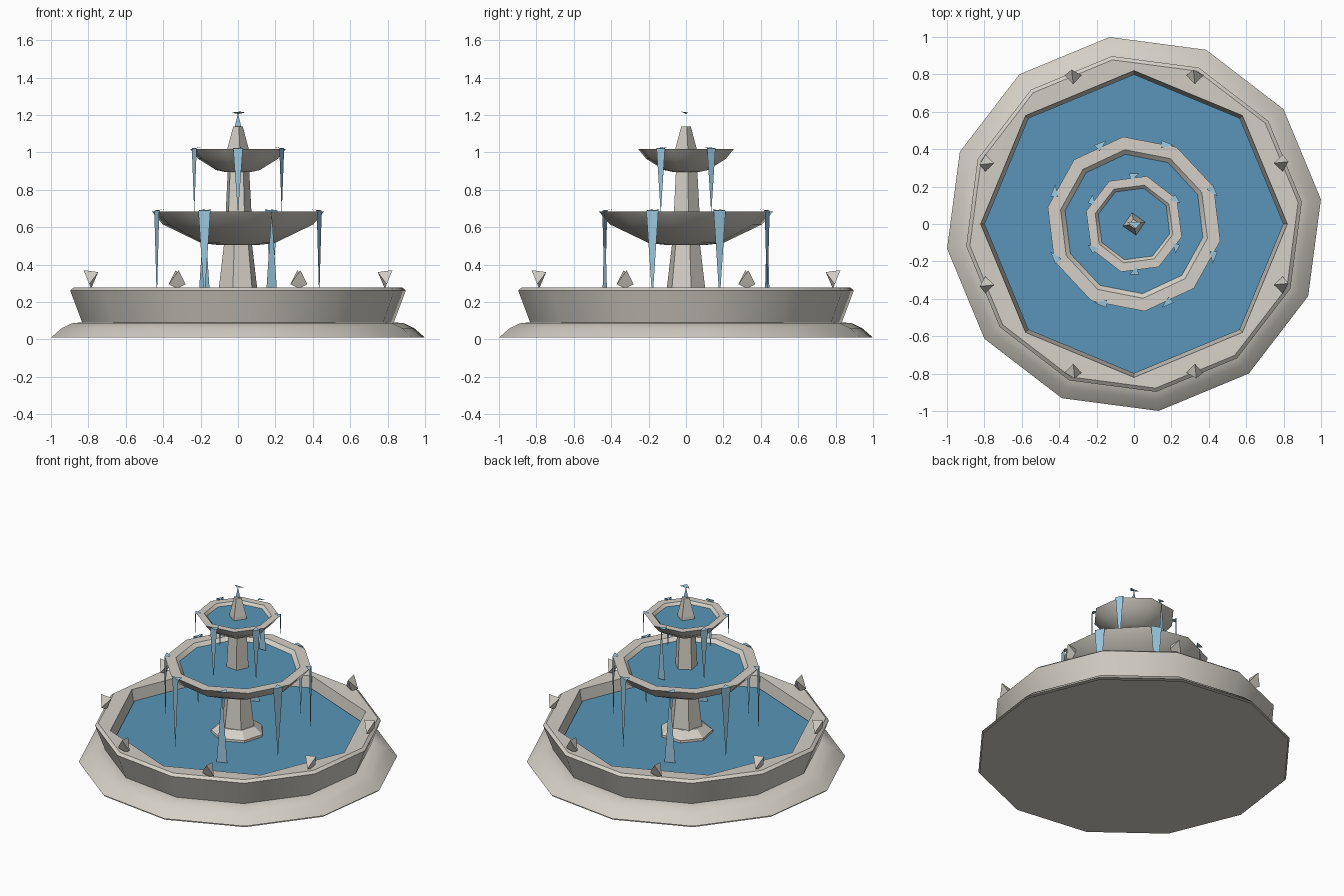
import bpy, math
from math import sin, cos, tau, radians

if "Cube" in bpy.data.objects:
    bpy.data.objects.remove(bpy.data.objects["Cube"])


def material(name, rgb):
    m = bpy.data.materials.new(name)
    m.diffuse_color = (*rgb, 1)
    m.use_nodes = True
    m.node_tree.nodes["Principled BSDF"].inputs["Base Color"].default_value = m.diffuse_color
    return m


STONE = material("stone", (0.66, 0.63, 0.57))
WATER = material("water", (0.10, 0.30, 0.48))
SPRAY = material("spray", (0.33, 0.58, 0.74))


def make(name, verts, faces, mat, smooth=None):
    me = bpy.data.meshes.new(name)
    me.from_pydata(verts, [], faces)
    me.materials.append(mat)
    ob = bpy.data.objects.new(name, me)
    bpy.context.collection.objects.link(ob)
    if smooth:
        bpy.ops.object.select_all(action='DESELECT')
        ob.select_set(True)
        bpy.context.view_layer.objects.active = ob
        bpy.ops.object.shade_smooth_by_angle(angle=radians(smooth))
    return ob


def ring(r, z, n, off):
    return [(r * cos(tau * i / n + radians(off)), r * sin(tau * i / n + radians(off)), z)
            for i in range(n)]


def lathe(name, rings, mat, smooth=None):
    """Stack of polygon rings (radius, z, sides, start angle), capped at both ends."""
    verts, faces, start = [], [], []
    for r in rings:
        start.append(len(verts))
        verts += ring(*r)
    for k in range(len(rings) - 1):
        (_, _, na, oa), (_, _, nb, ob) = rings[k], rings[k + 1]
        a, b = start[k], start[k + 1]
        if na == nb:
            faces += [(a + i, a + (i + 1) % na, b + (i + 1) % nb, b + i) for i in range(na)]
            continue
        i = j = 0                      # zip rings with different side counts
        while i < na or j < nb:
            va, vb = a + i % na, b + j % nb
            if j >= nb or (i < na and oa + 360 * (i + 1) / na <= ob + 360 * (j + 1) / nb):
                faces.append((va, a + (i + 1) % na, vb))
                i += 1
            else:
                faces.append((va, b + (j + 1) % nb, vb))
                j += 1
    faces.append(tuple(reversed(range(rings[0][2]))))
    faces.append(tuple(range(start[-1], len(verts))))
    return make(name, verts, faces, mat, smooth)


def disc(name, r, z, n, off):
    make(name, ring(r, z, n, off), [tuple(range(n))], WATER)


def around(pts, ang, radius):
    """Place (radial, tangential, z) points at an angle and radius."""
    c, s = cos(radians(ang)), sin(radians(ang))
    return [((radius + u) * c - v * s, (radius + u) * s + v * c, z) for u, v, z in pts]


# Wide lower basin: flared plinth, leaning wall, eight-sided pool opening
lathe("basin", [(1.008, 0.01, 12, 7.5), (0.95, 0.06, 12, 7.5), (0.89, 0.088, 12, 7.5),
                (0.84, 0.09, 12, 7.5), (0.905, 0.262, 12, 7.5), (0.885, 0.278, 12, 7.5),
                (0.82, 0.275, 8, 0), (0.795, 0.12, 8, 0)], STONE, 40)
make("plinth_underside", ring(1.0, 0.0, 12, 7.5), [tuple(reversed(range(12)))], STONE)
disc("basin_water", 0.80, 0.20, 8, 0)

# Column with foot, and two stacked bowls
lathe("column_foot", [(0.18, 0.12, 7, 10), (0.17, 0.215, 7, 10), (0.11, 0.26, 7, 10)], STONE, 30)
lathe("lower_column", [(0.115, 0.2, 6, 15), (0.075, 0.53, 6, 15)], STONE, 30)
lathe("upper_column", [(0.08, 0.55, 5, 10), (0.06, 0.92, 5, 10)], STONE, 30)
lathe("middle_bowl", [(0.11, 0.505, 10, 25), (0.20, 0.515, 10, 25), (0.41, 0.615, 10, 25),
                      (0.47, 0.685, 10, 25), (0.40, 0.685, 10, 25), (0.33, 0.62, 10, 25)],
      STONE, 40)
disc("middle_water", 0.39, 0.662, 10, 25)
lathe("top_bowl", [(0.07, 0.895, 8, 30), (0.12, 0.905, 8, 30), (0.22, 0.965, 8, 30),
                   (0.265, 1.018, 8, 30), (0.215, 1.018, 8, 30), (0.17, 0.97, 8, 30)],
      STONE, 40)
disc("top_water", 0.212, 1.0, 8, 30)

# Spire and the small jet above it
lathe("spire", [(0.065, 0.97, 4, 10), (0.058, 1.02, 4, 10), (0.026, 1.138, 4, 10)], STONE)
make("jet", [(-0.018, 0, 1.135), (0.018, 0, 1.135), (0, 0, 1.21)], [(0, 1, 2)], SPRAY)
make("jet_cap", [(-0.035, 0.01, 1.213), (0.04, 0.012, 1.213), (0.01, -0.025, 1.218),
                 (0, 0, 1.205)], [(0, 2, 1), (0, 3, 2), (2, 3, 1), (1, 3, 0)], SPRAY)

# Eight faceted stones on the basin rim, squared to the axes
for k in range(8):
    a = 22.5 + 45 * k
    t = radians(round(a / 90) * 90)
    cx, cy = 0.85 * cos(radians(a)), 0.85 * sin(radians(a))
    pts = [(-0.038, 0, 0.36), (0.04, 0.008, 0.37), (0.01, -0.045, 0.295), (0.01, 0.045, 0.295),
           (0, 0, 0.272)]
    make(f"rim_stone_{k + 1}",
         [(cx + u * cos(t) - v * sin(t), cy + u * sin(t) + v * cos(t), z) for u, v, z in pts],
         [(0, 2, 1), (0, 1, 3), (1, 2, 3), (0, 4, 2), (0, 3, 4), (2, 4, 3)], STONE)


# Tapering ribbons of falling water with a small lip over the bowl edge
def streams(name, count, first, radius, top, bottom, half, narrow_tops):
    for k in range(count):
        lip = [(0, -half, top), (0, half, top), (-0.04, half * 0.6, top + 0.004)]
        if k in narrow_tops:
            fall = [(0, 0, top), (0, -half, bottom), (0, half, bottom)]
        else:
            fall = [(0, -half, top), (0, 0, bottom), (0, half, top)]
        make(f"{name}_{k + 1}", around(lip + fall, first + k * 360 / count, radius),
             [(0, 1, 2), (3, 4, 5)], SPRAY)


streams("lower_stream", 8, 22.5, 0.47, 0.69, 0.2, 0.035, (2, 6))
streams("upper_stream", 6, 30, 0.27, 1.022, 0.67, 0.026, (1,))
